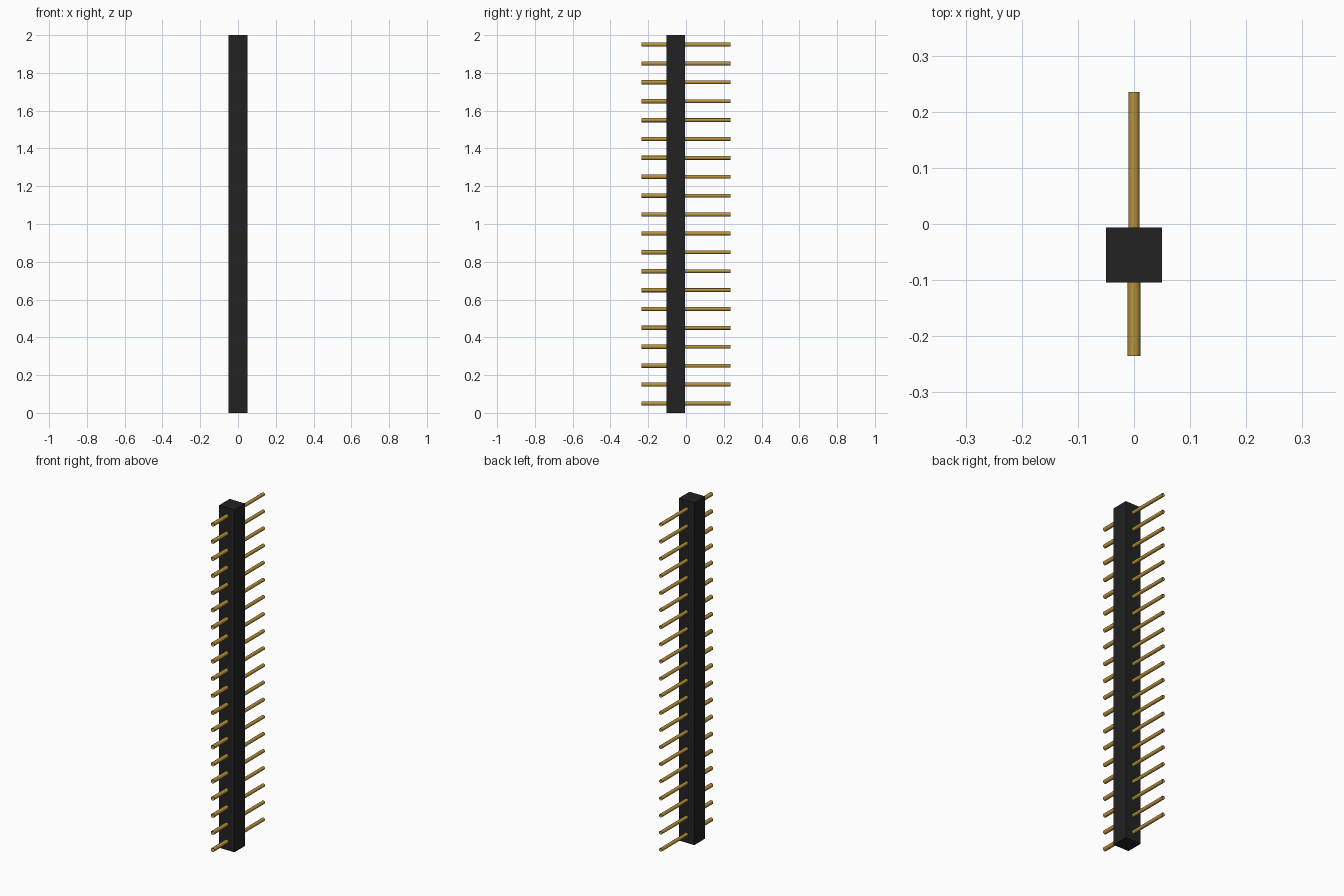
import bpy
import math

if "Cube" in bpy.data.objects:
    bpy.data.objects.remove(bpy.data.objects["Cube"])


def make_material(name, color):
    mat = bpy.data.materials.new(name)
    mat.use_nodes = True
    mat.diffuse_color = color
    mat.node_tree.nodes["Principled BSDF"].inputs["Base Color"].default_value = color
    return mat


BLACK = make_material("black plastic", (0.016, 0.016, 0.016, 1))
GOLD = make_material("gold metal", (0.48, 0.29, 0.045, 1))

PIN_COUNT = 20
PITCH = 0.1
BODY_FRONT, BODY_BACK = -0.104, -0.006
PIN_REACH = 0.235


def add_pin(name, y_start, y_end, radius, z):
    # Open-ended round tube running along y
    bpy.ops.mesh.primitive_cylinder_add(
        vertices=16, radius=radius, depth=y_end - y_start, end_fill_type='NOTHING',
        location=(0, (y_start + y_end) / 2, z), rotation=(math.pi / 2, 0, 0))
    pin = bpy.context.object
    pin.name = name
    pin.data.materials.append(GOLD)
    bpy.ops.object.shade_smooth_by_angle()


# Long square housing
height = PIN_COUNT * PITCH
bpy.ops.mesh.primitive_cube_add(
    size=1, location=(0, (BODY_FRONT + BODY_BACK) / 2, height / 2))
housing = bpy.context.object
housing.name = "housing"
housing.dimensions = (PITCH, BODY_BACK - BODY_FRONT, height)
bpy.ops.object.transform_apply(location=False, rotation=False, scale=True)
housing.data.materials.append(BLACK)

# Row of pins: short thick ones in front, long thin ones behind
for i in range(PIN_COUNT):
    z = (i + 0.5) * PITCH
    add_pin(f"front_pin_{i + 1}", -PIN_REACH, BODY_FRONT, 0.0115, z)
    add_pin(f"back_pin_{i + 1}", BODY_BACK, PIN_REACH, 0.01, z)
